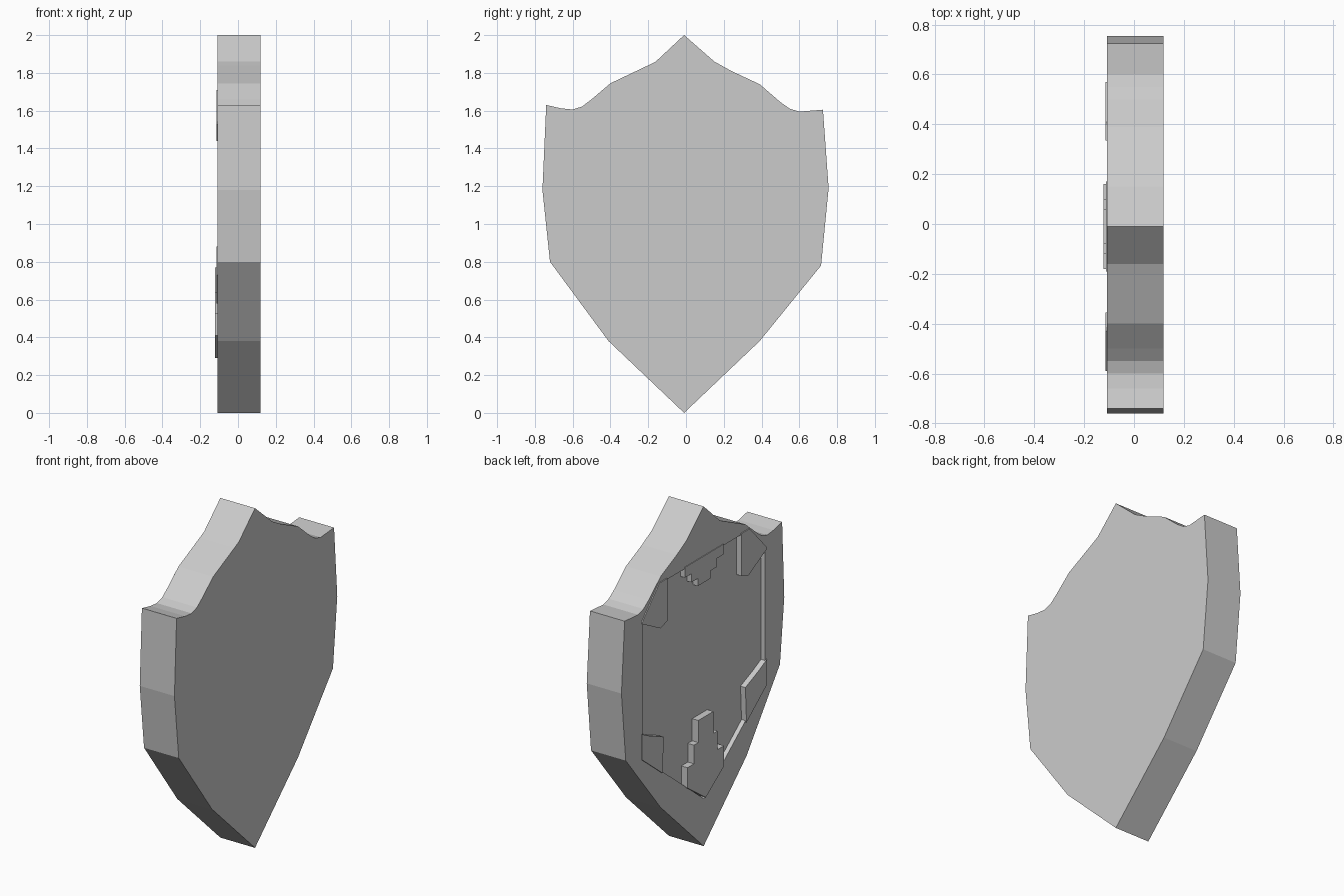
import bpy, bmesh

if "Cube" in bpy.data.objects:
    bpy.data.objects.remove(bpy.data.objects["Cube"])

FRONT, BACK, FLOOR = -0.108, 0.118, -0.082


def plate(name, pts, x0, x1):
    """Extrude a (y, z) outline between two x positions."""
    bm = bmesh.new()
    face = bm.faces.new([bm.verts.new((x0, y, z)) for y, z in pts])
    ext = bmesh.ops.extrude_face_region(bm, geom=[face])
    verts = [v for v in ext["geom"] if isinstance(v, bmesh.types.BMVert)]
    bmesh.ops.translate(bm, verts=verts, vec=(x1 - x0, 0, 0))
    bmesh.ops.recalc_face_normals(bm, faces=bm.faces)
    me = bpy.data.meshes.new(name)
    bm.to_mesh(me)
    bm.free()
    ob = bpy.data.objects.new(name, me)
    bpy.context.collection.objects.link(ob)
    return ob


def mirror(pts):
    return [(-0.02 - y, z) for y, z in pts]


# Shield body
outline = [(-0.01, 0), (0.39, 0.38), (0.715, 0.78), (0.755, 1.19), (0.725, 1.605),
           (0.60, 1.595), (0.55, 1.61), (0.50, 1.645), (0.39, 1.74), (0.24, 1.81),
           (0.15, 1.86), (-0.01, 2.0), (-0.16, 1.86), (-0.20, 1.84), (-0.40, 1.745),
           (-0.50, 1.66), (-0.55, 1.622), (-0.60, 1.606), (-0.66, 1.612), (-0.74, 1.63),
           (-0.76, 1.18), (-0.72, 0.80), (-0.41, 0.38)]
body = plate("shield_body", outline, FRONT, BACK)

# Sunken panel cut into the decorated face
half = [(0.38, 0.59), (0.56, 0.735), (0.56, 1.52), (0.39, 1.70)]
panel = [(-0.01, 0.28)] + half + mirror(half)[::-1]
cutter = plate("panel_cutter", panel, -0.2, FLOOR)
cutter.hide_render = True
mod = body.modifiers.new("panel", "BOOLEAN")
mod.operation = "DIFFERENCE"
mod.solver = "EXACT"
mod.object = cutter
bpy.context.view_layer.objects.active = body
bpy.ops.object.modifier_apply(modifier="panel")
bpy.data.objects.remove(cutter)

# Raised corner pieces on both sides
upper = [(0.335, 1.71), (0.335, 1.46), (0.40, 1.44), (0.57, 1.53), (0.57, 1.54), (0.41, 1.71)]
lower = [(0.38, 0.58), (0.57, 0.73), (0.57, 0.88), (0.49, 0.84), (0.37, 0.79)]
for side, fn in (("left", list), ("right", mirror)):
    plate("upper_corner_" + side, fn(upper), -0.114, FLOOR + 0.01)
    plate("lower_corner_" + side, fn(lower), -0.114, FLOOR + 0.01)

# Stepped ornaments at the bottom and top of the panel
steps = [(0.16, 0.41), (0.16, 0.53), (0.10, 0.53), (0.10, 0.64), (0.06, 0.64), (0.06, 0.77)]
plate("bottom_ornament", [(-0.01, 0.29)] + steps + mirror(steps)[::-1], -0.122, FLOOR + 0.01)
drops = [(0.17, 1.71), (0.17, 1.65), (0.11, 1.65), (0.11, 1.60), (0.05, 1.60), (0.05, 1.555)]
plate("top_ornament", drops + mirror(drops)[::-1], -0.112, FLOOR + 0.01)
